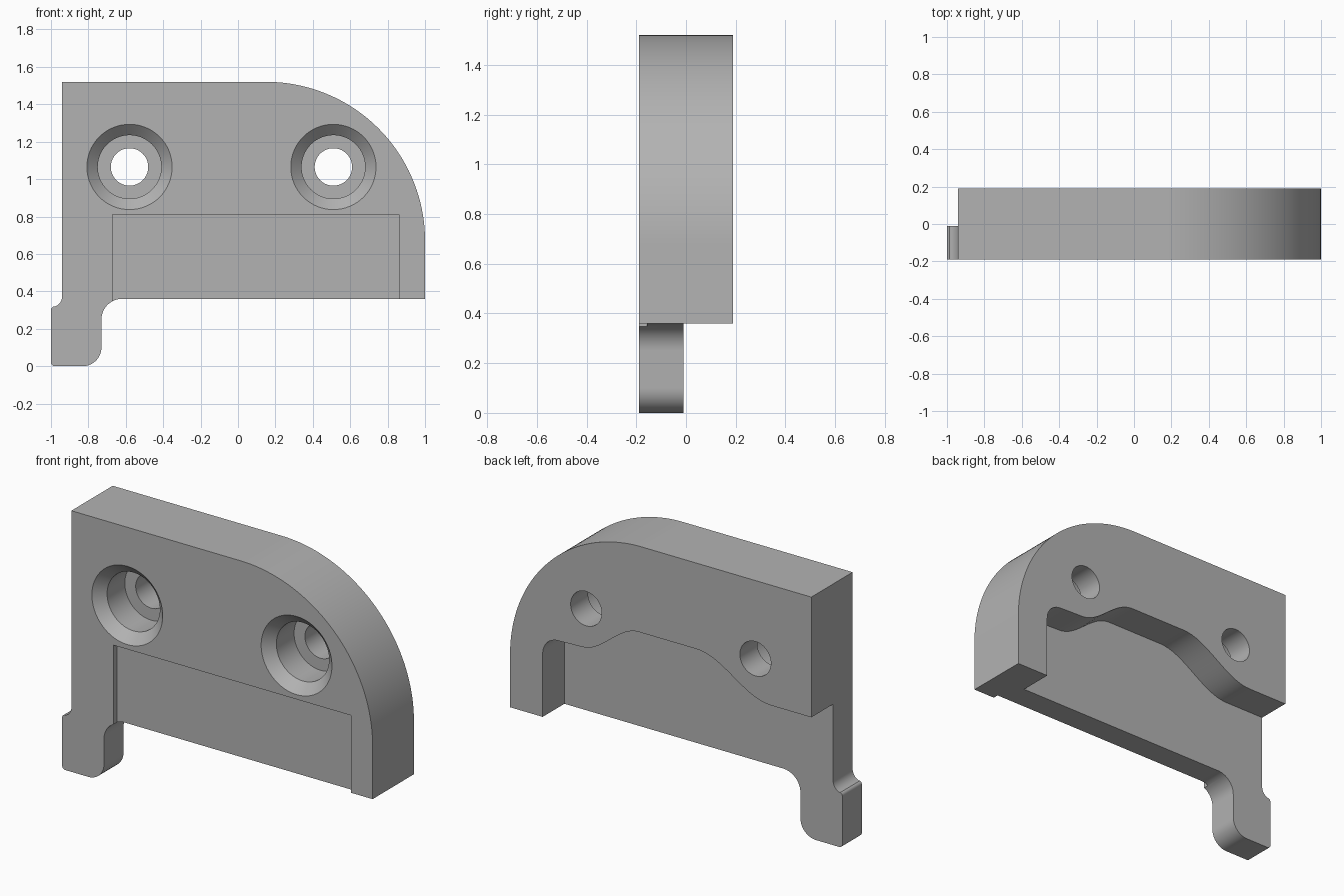
import bpy, bmesh, math
from mathutils import Vector

cube = bpy.data.objects.get("Cube")
if cube:
    bpy.data.objects.remove(cube, do_unlink=True)

FRONT, BACK, FLOOR = -0.19, 0.19, -0.01

grey = bpy.data.materials.new("plain grey")
grey.use_nodes = True
colour = (0.45, 0.45, 0.45, 1)
grey.diffuse_color = colour
grey.node_tree.nodes["Principled BSDF"].inputs["Base Color"].default_value = colour


def arc(cx, cz, r, start, end, n=10):
    """Points on an arc, angles in degrees."""
    angles = [math.radians(start + (end - start) * i / n) for i in range(n + 1)]
    return [(cx + r * math.cos(a), cz + r * math.sin(a)) for a in angles]


def ease(x0, z0, x1, z1, n=16):
    """S-shaped blend between two level edges."""
    return [(x0 + (x1 - x0) * i / n,
             z0 + (z1 - z0) * (1 - math.cos(math.pi * i / n)) / 2) for i in range(n + 1)]


def make_object(name, bm):
    bmesh.ops.recalc_face_normals(bm, faces=bm.faces[:])
    mesh = bpy.data.meshes.new(name)
    bm.to_mesh(mesh)
    bm.free()
    mesh.materials.append(grey)
    obj = bpy.data.objects.new(name, mesh)
    bpy.context.collection.objects.link(obj)
    return obj


def prism(name, outline, y0, y1):
    """Extrude an x-z outline along y."""
    bm = bmesh.new()
    face = bm.faces.new([bm.verts.new((x, y0, z)) for x, z in outline])
    grown = bmesh.ops.extrude_face_region(bm, geom=[face])["geom"]
    verts = [g for g in grown if isinstance(g, bmesh.types.BMVert)]
    bmesh.ops.translate(bm, verts=verts, vec=Vector((0, y1 - y0, 0)))
    return make_object(name, bm)


def turned(name, x, z, profile, n=64):
    """Solid of revolution about a y axis, profile of (radius, y)."""
    bm = bmesh.new()
    rings = []
    for r, y in profile:
        rings.append([bm.verts.new((px, y, pz)) for px, pz in arc(x, z, r, 0, 360, n)[:-1]])
    for a, b in zip(rings, rings[1:]):
        for i in range(n):
            bm.faces.new((a[i], a[(i + 1) % n], b[(i + 1) % n], b[i]))
    bm.faces.new(rings[0])
    bm.faces.new(rings[-1])
    return make_object(name, bm)


# Full silhouette with the large round corner and the hooked foot
outline = [(-0.94, 1.52)]
outline += arc(0.15, 0.67, 0.85, 90, 0, 48)
outline += [(1, 0.36)]
outline += arc(-0.62, 0.25, 0.11, 90, 180)
outline += arc(-0.83, 0.1, 0.1, 0, -90)
outline += arc(-0.98, 0.02, 0.02, -90, -180, 4)
outline += arc(-0.98, 0.3, 0.02, 180, 110, 4)
outline += arc(-1.0, 0.375, 0.06, -72, 0, 8)
body = prism("bracket_body", outline, FRONT, BACK)

# Rear pocket with a stepped upper edge
pocket = [(-1.3, -0.2), (-1.3, 0.82)]
pocket += ease(-0.68, 0.82, -0.2, 1.02)
pocket += ease(0.17, 1.02, 0.54, 0.835)
pocket += arc(0.69, 0.73, 0.1, 90, 0)
pocket += [(0.79, -0.2)]

# Shallow front recess, open at the bottom
recess = [(-0.67, 0.3), (-0.67, 0.81), (0.86, 0.81), (0.86, 0.3)]

cutters = [prism("pocket_cutter", pocket, FLOOR, 0.4),
           prism("recess_cutter", recess, -0.4, -0.157)]

# Countersunk, counterbored screw holes
hole = [(0.228, -0.3), (0.228, FRONT), (0.17, -0.133),
        (0.17, 0.03), (0.1, 0.03), (0.1, 0.3)]
for x in (-0.58, 0.51):
    cutters.append(turned("hole_cutter", x, 1.065, hole))

for cutter in cutters:
    cutter.hide_render = True
    mod = body.modifiers.new("cut", "BOOLEAN")
    mod.operation = "DIFFERENCE"
    mod.solver = "EXACT"
    mod.object = cutter

# Apply the cuts and remove the helpers
depsgraph = bpy.context.evaluated_depsgraph_get()
result = bpy.data.meshes.new_from_object(body.evaluated_get(depsgraph))
body.modifiers.clear()
body.data = result
result.materials.clear()
result.materials.append(grey)
for poly in result.polygons:
    poly.material_index = 0
for cutter in cutters:
    bpy.data.objects.remove(cutter, do_unlink=True)

bpy.ops.object.select_all(action="DESELECT")
body.select_set(True)
bpy.context.view_layer.objects.active = body
bpy.ops.object.shade_smooth_by_angle(angle=math.radians(30))
